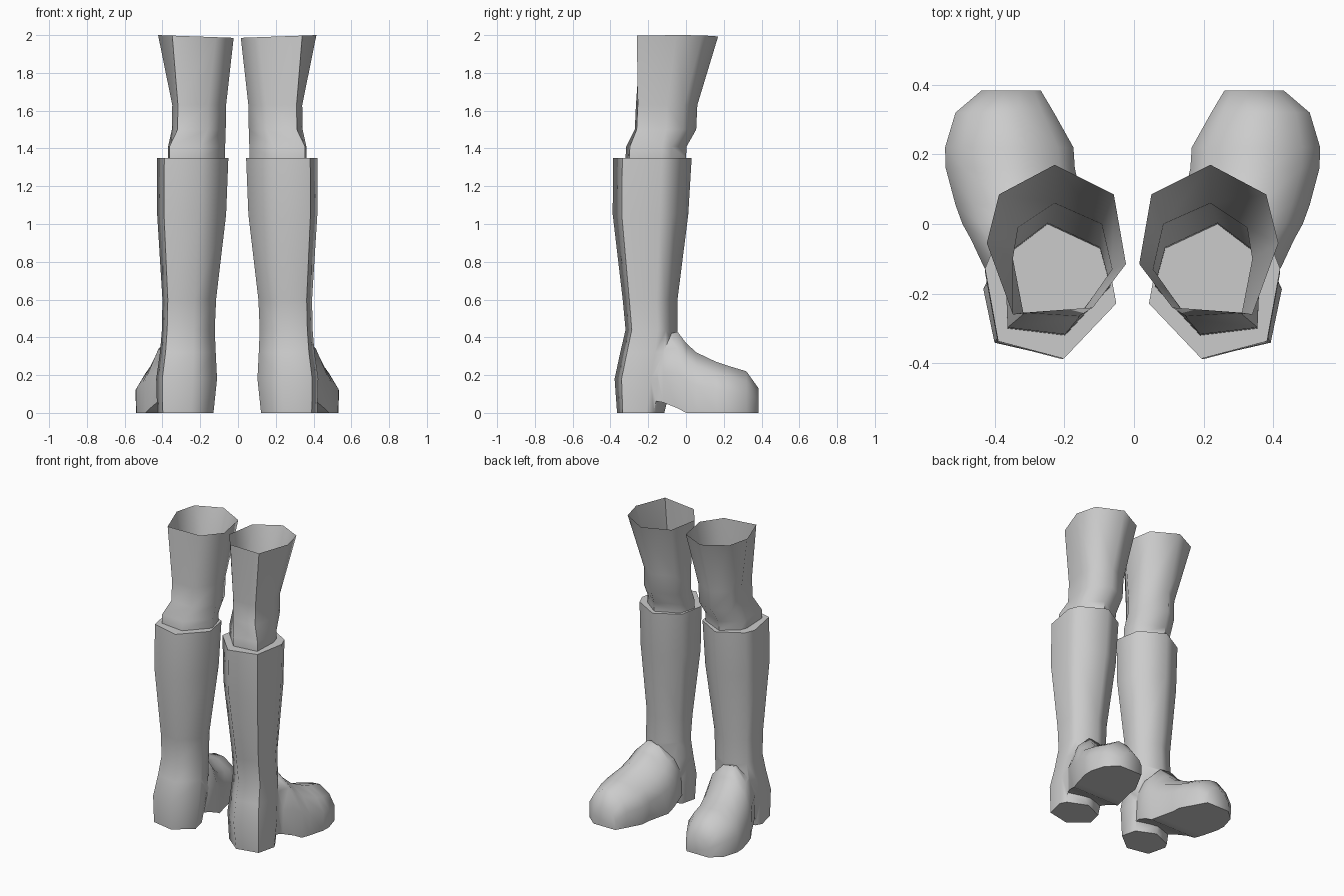
import bpy, bmesh, math

if "Cube" in bpy.data.objects:
    bpy.data.objects.remove(bpy.data.objects["Cube"])

CENTRE = -0.004  # mirror plane of the pair

grey = bpy.data.materials.new("plain grey")
grey.diffuse_color = (0.6, 0.6, 0.6, 1)
grey.use_nodes = True
grey.node_tree.nodes["Principled BSDF"].inputs["Base Color"].default_value = grey.diffuse_color


def loft(name, rings, caps=True):
    """Skin a list of equal-length point rings."""
    bm = bmesh.new()
    loops = [[bm.verts.new(p) for p in r] for r in rings]
    n = len(loops[0])
    for a, b in zip(loops, loops[1:]):
        for i in range(n):
            j = (i + 1) % n
            bm.faces.new((a[i], a[j], b[j], b[i]))
    if caps:
        bm.faces.new(loops[0])
        bm.faces.new(loops[-1])
    bmesh.ops.recalc_face_normals(bm, faces=bm.faces)
    me = bpy.data.meshes.new(name)
    bm.to_mesh(me)
    bm.free()
    me.materials.append(grey)
    ob = bpy.data.objects.new(name, me)
    bpy.context.collection.objects.link(ob)
    return ob


def smooth(ob, angle):
    bpy.ops.object.select_all(action='DESELECT')
    ob.select_set(True)
    bpy.context.view_layer.objects.active = ob
    bpy.ops.object.shade_smooth_by_angle(angle=math.radians(angle))


def mirrored(ob, name):
    me = ob.data.copy()
    for v in me.vertices:
        v.co.x = 2 * CENTRE - v.co.x
    me.flip_normals()
    twin = bpy.data.objects.new(name, me)
    bpy.context.collection.objects.link(twin)
    return twin


# Leg: open seven-sided tube, rings ordered front, inner side, back, outer side
LEG_TOP = [(.22, .17), (.05, .085), (.015, -.115), (.11, -.24), (.34, -.26), (.415, -.055), (.38, .085)]
LEG_KNEE = [(.22, .06), (.085, .0), (.055, -.13), (.15, -.265), (.31, -.255), (.34, -.1), (.325, -.01)]
LEG_LOW = [(.24, .0), (.09, -.07), (.06, -.18), (.19, -.32), (.355, -.30), (.362, -.13), (.345, -.08)]


def flat(ring, z):
    return [(x, y, z) for x, y in ring]


def shift(ring, dx, dy):
    return [(x + dx, y + dy) for x, y in ring]


leg = loft("leg_right", [
    flat(LEG_TOP, 1.995), flat(LEG_KNEE, 1.63),
    flat(shift(LEG_KNEE, .002, -.006), 1.5),
    flat(shift(LEG_LOW, 0, .003), 1.41), flat(LEG_LOW, 1.35)], caps=False)
for v in leg.data.vertices:  # rim rises a little to the outside
    if v.co.z > 1.9:
        v.co.z = 1.985 + .015 * v.co.x / .415

# Boot shaft and heel: unit outline scaled to (z, inner x, outer x, back y, front y)
OUTLINE = [(.50, 1), (.08, .78), (0, .38), (.40, 0), (.90, .12), (1, .62), (.93, .78)]
SHAFT = [(1.35, .043, .42, -.387, .03), (1.05, .055, .42, -.388, .012),
         (.6, .108, .392, -.335, -.045), (.44, .115, .395, -.32, -.045),
         (.32, .110, .405, -.348, -.05), (.18, .103, .425, -.378, -.07),
         (.0, .122, .42, -.365, -.115)]
boot = loft("boot_right", [
    [(a + u * (b - a), c + v * (d - c), z) for u, v in OUTLINE]
    for z, a, b, c, d in SHAFT])

# Foot: stations along y (y, inner x, outer x, sole z, top z)
STATIONS = [(-.2, .15, .38, .07, .40), (-.12, .125, .425, .055, .41),
            (-.045, .118, .46, .025, .43), (.0, .125, .485, 0, .37),
            (.055, .138, .505, 0, .32), (.16, .162, .533, 0, .27),
            (.22, .166, .535, 0, .25), (.32, .222, .505, 0, .22),
            (.384, .26, .43, 0, .13)]
SECTION = [(.02, 0), (0, .48), (.12, .76), (.36, .97), (.60, 1), (.86, .78), (1, .46), (.99, 0)]
foot = loft("foot_form", [
    [(a + u * (b - a), y, lo + w * (hi - lo)) for u, w in SECTION]
    for y, a, b, lo, hi in STATIONS])

# Join the foot to the shaft as one skin
mod = boot.modifiers.new("join", 'BOOLEAN')
mod.operation = 'UNION'
mod.solver = 'EXACT'
mod.object = foot
bpy.context.view_layer.objects.active = boot
bpy.ops.object.modifier_apply(modifier="join")
bpy.data.objects.remove(foot)

for ob, left in ((leg, "leg_left"), (boot, "boot_left")):
    twin = mirrored(ob, left)
    smooth(ob, 62)
    smooth(twin, 62)
